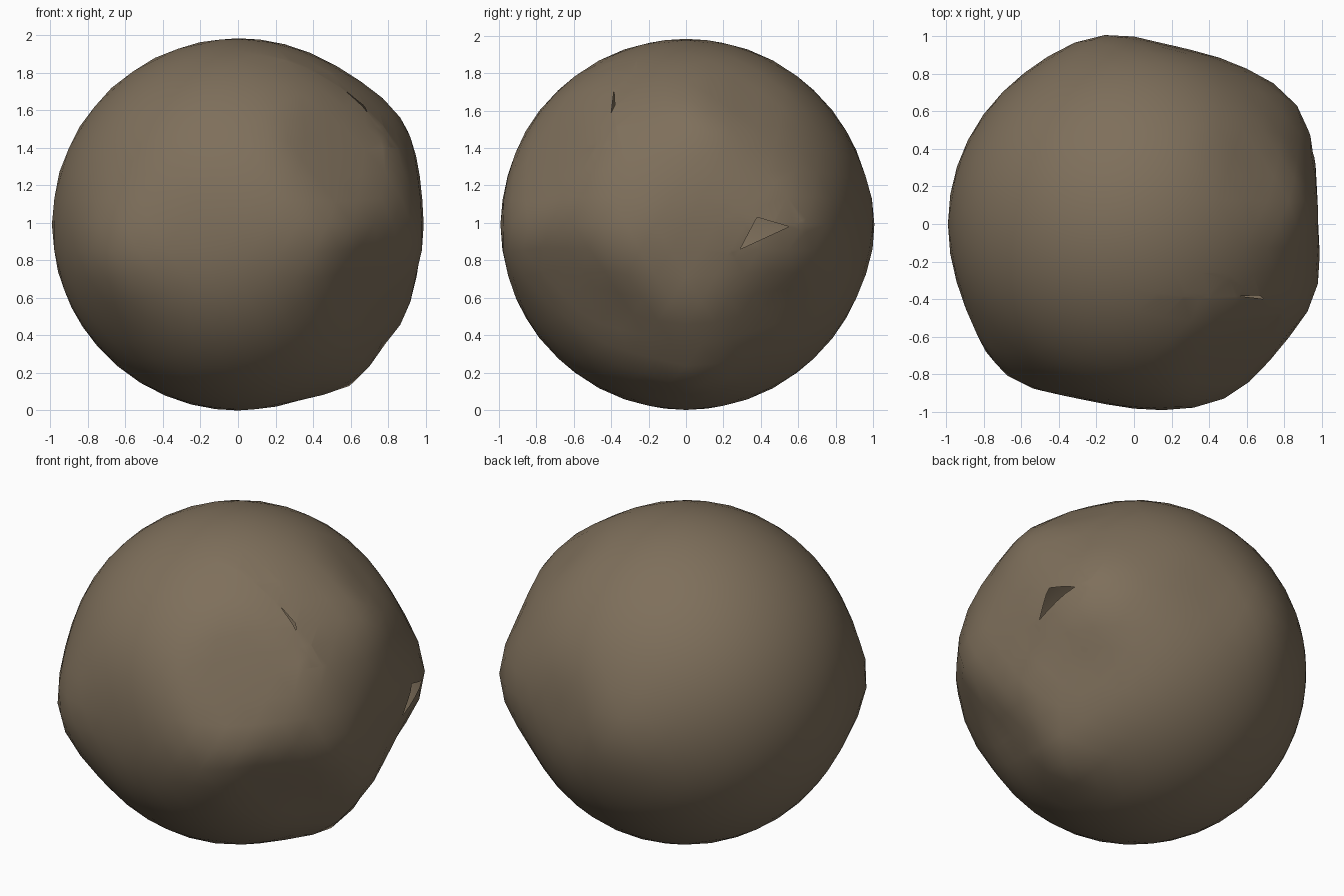
import bpy, bmesh
from math import exp
from mathutils import Vector

cube = bpy.data.objects.get("Cube")
if cube:
    bpy.data.objects.remove(cube)

# Stone colour
stone = bpy.data.materials.new("brown_stone")
stone.use_nodes = True
colour = (0.21, 0.16, 0.105, 1)
stone.diffuse_color = colour
bsdf = stone.node_tree.nodes["Principled BSDF"]
bsdf.inputs["Base Color"].default_value = colour
bsdf.inputs["Roughness"].default_value = 0.9

# Bumps and dents: direction, height, tightness
LUMPS = [
    ((.81, .59, -.03), .085, 20), ((-.66, -.75, -.15), .075, 22),
    ((.5, -.86, -.05), .06, 18), ((-.2, .97, 0), .03, 25),
    ((.84, .1, .54), .05, 30), ((.78, -.5, .33), .03, 30),
    ((.92, -.37, -.1), .05, 30), ((.87, .0, -.46), .035, 40),
    ((.61, .05, -.79), .065, 50), ((.8, -.35, -.5), -.04, 40),
    ((.72, -.08, -.68), -.02, 80), ((.62, -.65, -.42), -.03, 20),
    ((.98, .02, -.15), -.025, 30), ((-.25, -.97, 0), -.025, 20),
    ((.2, .98, .05), -.025, 40), ((.77, .47, -.42), -.04, 30),
]
# Worn flat areas: direction, distance from the centre
FLATS = [((.53, -.73, .43), .94), ((.7, -.6, -.4), .95),
         ((.6, .35, .72), .965)]

CENTRE = Vector((0, 0, .992))
bm = bmesh.new()
bmesh.ops.create_icosphere(bm, subdivisions=4, radius=.992)
for v in bm.verts:
    d = v.co.normalized()
    r = .992
    for axis, height, tight in LUMPS:
        r += height * exp(-tight * (1 - d.dot(Vector(axis).normalized())))
    v.co = d * r
    for axis, limit in FLATS:
        n = Vector(axis).normalized()
        over = v.co.dot(n) - limit
        if over > 0:
            v.co -= n * over * .75
    v.co += CENTRE


def cut_hole(corners):
    """Open a triangular gap, given by (y, z) corners, in the +x side."""
    pts = [Vector((0, y, z)) for y, z in corners]
    mid = sum(pts, Vector()) / 3
    planes = []
    for i in range(3):
        a, b = pts[i], pts[(i + 1) % 3]
        n = (b - a).cross(Vector((1, 0, 0))).normalized()
        planes.append((a, n if n.dot(a - mid) > 0 else -n))
    for a, n in planes:
        faces = [f for f in bm.faces if f.calc_center_median().x > 0
                 and (f.calc_center_median().yz - mid.yz).length < .25]
        parts = set(faces)
        for f in faces:
            parts.update(f.edges)
            parts.update(f.verts)
        bmesh.ops.bisect_plane(bm, geom=list(parts), plane_co=a, plane_no=n)
    inside = [f for f in bm.faces if f.calc_center_median().x > 0 and
              all((f.calc_center_median() - a).dot(n) < 0 for a, n in planes)]
    bmesh.ops.delete(bm, geom=inside, context='FACES')


cut_hole([(.29, .86), (.38, 1.03), (.55, .98)])
cut_hole([(-.4, 1.59), (-.38, 1.63), (-.385, 1.71)])

# Boulder object
mesh = bpy.data.meshes.new("boulder")
bm.to_mesh(mesh)
bm.free()
mesh.materials.append(stone)
boulder = bpy.data.objects.new("boulder", mesh)
bpy.context.collection.objects.link(boulder)
for p in mesh.polygons:
    p.use_smooth = True
